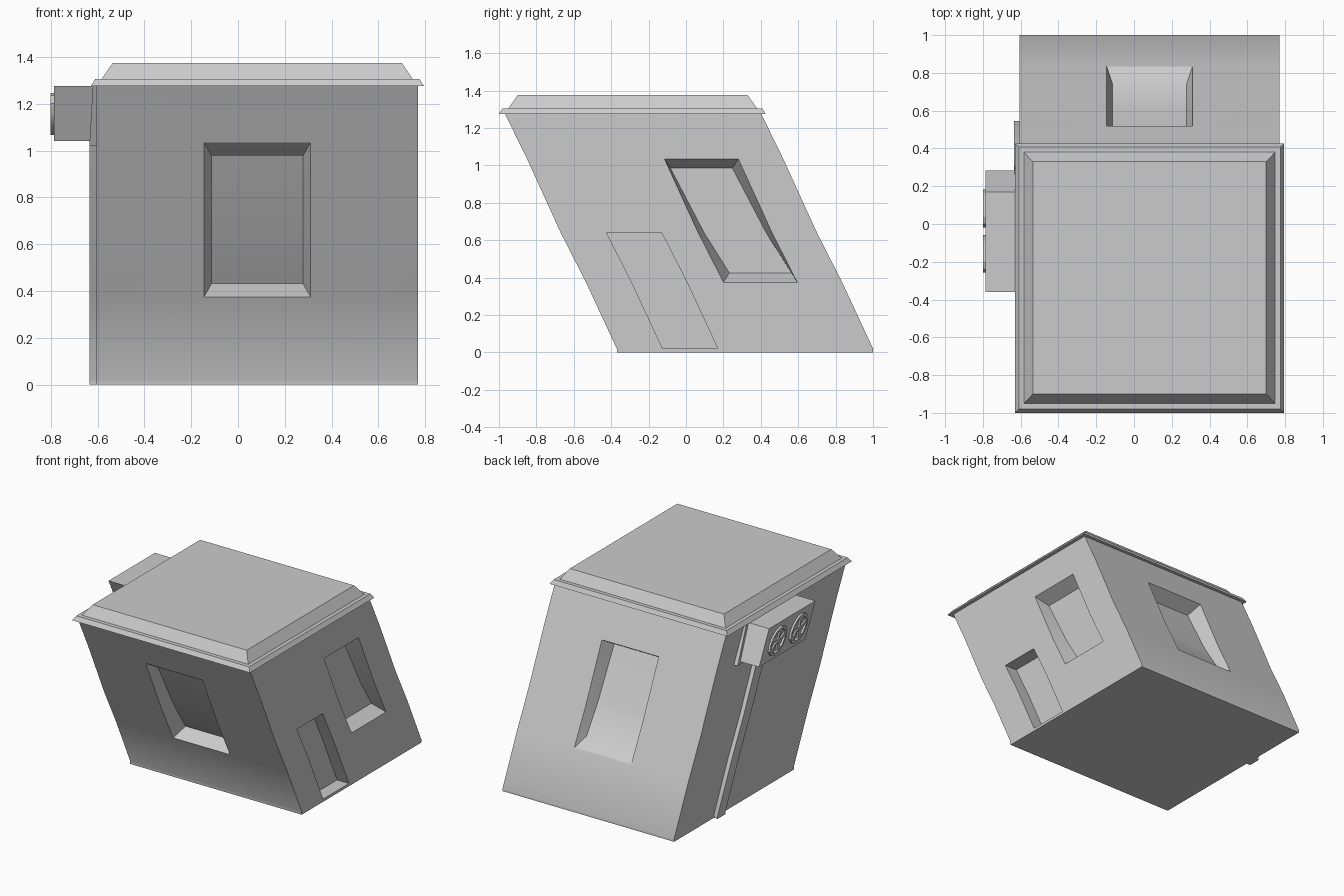
import bpy, bmesh
from math import sin, cos, pi

if "Cube" in bpy.data.objects:
    bpy.data.objects.remove(bpy.data.objects["Cube"])

# Lean of the building: y offset at each height
LEVELS = [(0, 0), (.02, 0), (.375, -.165), (.64, -.30), (1.035, -.48), (1.28, -.60)]
ZS = [z for z, _ in LEVELS]


def lean(z):
    for (a, p), (b, q) in zip(LEVELS, LEVELS[1:]):
        if z <= b:
            return p + (q - p) * (z - a) / (b - a)
    return LEVELS[-1][1]


def finish(name, bm):
    bmesh.ops.remove_doubles(bm, verts=bm.verts, dist=1e-4)
    bmesh.ops.holes_fill(bm, edges=[e for e in bm.edges if e.is_boundary])
    bmesh.ops.recalc_face_normals(bm, faces=bm.faces)
    me = bpy.data.meshes.new(name)
    bm.to_mesh(me)
    bm.free()
    ob = bpy.data.objects.new(name, me)
    bpy.context.collection.objects.link(ob)
    bpy.context.view_layer.objects.active = ob
    ob.select_set(True)
    bpy.ops.object.shade_smooth_by_angle(angle=pi / 6)
    ob.select_set(False)
    return ob


def quad(bm, pts):
    bm.faces.new([bm.verts.new(p) for p in pts])


def loft(name, rings, leaning=True):
    """Closed box through rectangles (x0, x1, y0, y1, z)."""
    bm = bmesh.new()
    prev = None
    for x0, x1, y0, y1, z in rings:
        o = lean(z) if leaning else 0
        cur = [bm.verts.new((x, y + o, z)) for x, y in ((x0, y0), (x1, y0), (x1, y1), (x0, y1))]
        if prev:
            for i in range(4):
                j = (i + 1) % 4
                bm.faces.new((prev[i], prev[j], cur[j], cur[i]))
        else:
            bm.faces.new(cur)
        prev = cur
    bm.faces.new(prev)
    return finish(name, bm)


def wall(bm, cuts, point, openings):
    """Gridded wall; openings are (u0, u1, first level, last level, inset u, inset z)."""
    DEPTH = .095
    for u0, u1 in zip(cuts, cuts[1:]):
        for k in range(len(ZS) - 1):
            if not any(o[0] == u0 and o[2] <= k < o[3] for o in openings):
                quad(bm, [point(u, ZS[i], 0, 0) for u, i in ((u0, k), (u1, k), (u1, k + 1), (u0, k + 1))])
    for u0, u1, k0, k1, iu, iz in openings:
        def inner(u, k):
            dz = iz if k == k0 else -iz if k == k1 else 0
            return point(u + (iu if u == u0 else -iu), ZS[k], dz, DEPTH)
        for k in range(k0, k1):
            quad(bm, [inner(u0, k), inner(u1, k), inner(u1, k + 1), inner(u0, k + 1)])
            for u in (u0, u1):
                quad(bm, [point(u, ZS[k], 0, 0), inner(u, k), inner(u, k + 1), point(u, ZS[k + 1], 0, 0)])
        for k in (k0, k1):
            quad(bm, [point(u0, ZS[k], 0, 0), point(u1, ZS[k], 0, 0), inner(u1, k), inner(u0, k)])


# Building body with recessed windows and door
X0, X1, Y0, Y1 = -.605, .77, -.37, 1.0
body = bmesh.new()
window = (-.145, .31, 2, 4, .032, .057)
xcuts = [X0, -.145, .31, X1]
wall(body, xcuts, lambda u, z, dz, d: (u, Y0 + lean(z) + d, z + dz), [window])
wall(body, xcuts, lambda u, z, dz, d: (u, Y1 + lean(z) - d, z + dz), [window])
wall(body, [Y0, -.125, .17, .365, .76, Y1],
     lambda u, z, dz, d: (X1 - d, u + lean(z), z + dz),
     [(-.125, .17, 1, 3, 0, 0), (.365, .76, 2, 4, .032, .05)])
wall(body, [Y0, Y1], lambda u, z, dz, d: (X0, u + lean(z), z), [])
finish("building_body", body)

# Roof: cornice and stepped cap
loft("roof", [(-.63, .795, -1, .425, 1.275), (-.61, .775, -.98, .408, 1.305),
              (-.583, .747, -.95, .38, 1.305), (-.535, .70, -.90, .33, 1.375)], False)

# Service duct running up the left wall
loft("wall_duct", [(-.635, -.595, .455, .545, z) for z in (0, .02, .375, .64, 1.03)])

# Mounting plate and cooling unit
loft("mounting_plate", [(-.635, -.595, .215, .79, 1.02), (-.62, -.595, .215, .79, 1.278)])
loft("cooling_unit", [(-.785, -.61, .237, .767, 1.04), (-.785, -.61, .237, .767, 1.275)])


# Fans: ring, hub and blades
def fan(name, cu, cz=1.157, n=12):
    bm = bmesh.new()

    def p(x, r, a):
        z = cz + r * sin(a)
        return (x, cu + r * cos(a) + lean(z), z)
    xa, xb = -.80, -.783
    for i in range(n):
        a, b = 2 * pi * i / n, 2 * pi * (i + 1) / n
        prof = [(xb, .09), (xa, .09), (xa, .074), (xb, .074)]
        for (x, r), (x2, r2) in zip(prof, prof[1:] + prof[:1]):
            quad(bm, [p(x, r, a), p(x, r, b), p(x2, r2, b), p(x2, r2, a)])
        for (x, r), (x2, r2) in (((xb, .018), (xa, .018)), ((xa, .018), (xa, .006))):
            quad(bm, [p(x, r, a), p(x, r, b), p(x2, r2, b), p(x2, r2, a)])
    for i in range(5):
        a = 2 * pi * i / 5 + .3
        f = [p(-.796, .014, a), p(-.796, .076, a - .12), p(-.796, .076, a + .30), p(-.796, .014, a + .6)]
        g = [(-.783, y, z) for _, y, z in f]
        quad(bm, f)
        for j in range(4):
            quad(bm, [f[j], f[(j + 1) % 4], g[(j + 1) % 4], g[j]])
    return finish(name, bm)


for side, cu in (("front", .382), ("back", .622)):
    fan(side + "_fan", cu)
